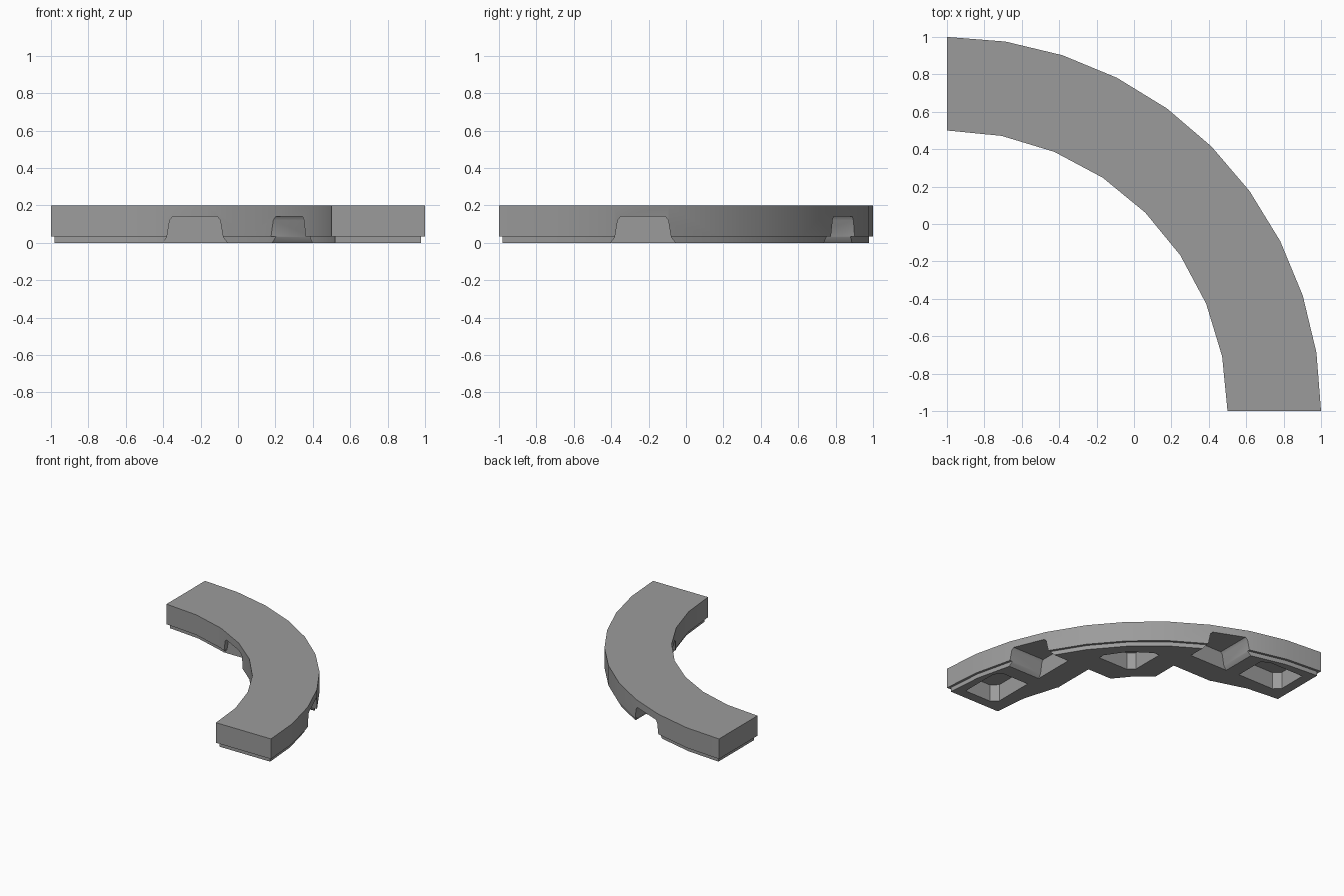
import bpy, bmesh
from math import sin, cos, pi, radians

cube = bpy.data.objects.get("Cube")
if cube:
    bpy.data.objects.remove(cube, do_unlink=True)

C = -1.0                      # arc centre in x and y
OUTER, INNER = 2.0, 1.5       # arc radii
HEIGHT, LIP, INSET = 0.2, 0.035, 0.02
CEILING = 0.14                # height of the hollows

grey = bpy.data.materials.new("mid_grey")
grey.use_nodes = True
grey.diffuse_color = (0.33, 0.33, 0.33, 1)
grey.node_tree.nodes["Principled BSDF"].inputs["Base Color"].default_value = (0.33, 0.33, 0.33, 1)


def arc(radius, steps):
    """Quarter arc about the arc centre."""
    return [(C + radius * cos(pi / 2 * i / steps), C + radius * sin(pi / 2 * i / steps))
            for i in range(steps + 1)]


def to_object(bm, name):
    bmesh.ops.recalc_face_normals(bm, faces=bm.faces)
    mesh = bpy.data.meshes.new(name)
    bm.to_mesh(mesh)
    bm.free()
    ob = bpy.data.objects.new(name, mesh)
    bpy.context.collection.objects.link(ob)
    mesh.materials.append(grey)
    return ob


def prism(name, points, offset):
    """Closed solid from a planar outline and an extrusion offset."""
    bm = bmesh.new()
    face = bm.faces.new([bm.verts.new(p) for p in points])
    grown = bmesh.ops.extrude_face_region(bm, geom=[face])["geom"]
    bmesh.ops.translate(bm, vec=offset, verts=[v for v in grown if isinstance(v, bmesh.types.BMVert)])
    return to_object(bm, name)


def subtract(target, cutter):
    mod = target.modifiers.new("cut", 'BOOLEAN')
    mod.operation, mod.solver, mod.object = 'DIFFERENCE', 'EXACT', cutter
    bpy.context.view_layer.objects.active = target
    bpy.ops.object.modifier_apply(modifier=mod.name)
    bpy.data.objects.remove(cutter, do_unlink=True)


# Curved slab with a stepped-in lip underneath
outline = arc(OUTER, 10) + arc(INNER, 8)[::-1]
slab = prism("curved_tile", [(x, y, LIP) for x, y in outline], (0, 0, HEIGHT - LIP))
bm = bmesh.new()
bm.from_mesh(slab.data)
bottom = min(bm.faces, key=lambda f: f.calc_center_median().z)
bmesh.ops.inset_region(bm, faces=[bottom], thickness=INSET, use_even_offset=True)
grown = bmesh.ops.extrude_discrete_faces(bm, faces=[bottom])["faces"]
bmesh.ops.translate(bm, vec=(0, 0, -LIP), verts=grown[0].verts)
bmesh.ops.recalc_face_normals(bm, faces=bm.faces)
bm.to_mesh(slab.data)
bm.free()

# Flared channels open to the inner and outer sides, with a wall between them
half = [(0.19, -0.02), (0.15, 0.03), (0.135, 0.12), (0.12, CEILING)]
section = half + [(-w, z) for w, z in reversed(half)]
mid = C + 0.77
for start, length in ((1.6, 0.6), (0.9, 0.5)):
    a = C + start
    subtract(slab, prism("channel_x", [(a, mid + w, z) for w, z in section], (length, 0, 0)))
    subtract(slab, prism("channel_y", [(mid + w, a, z) for w, z in section], (0, length, 0)))


def hollow(points):
    subtract(slab, prism("hollow", [(C + x, C + y, -0.02) for x, y in points], (0, 0, CEILING + 0.02)))


# Hollows at both ends, with one inner corner bevelled
lo, hi = 1.61, 1.9
end = [(lo + 0.05, 0.1), (hi, 0.1), (hi, 0.42), (hi - 0.04, 0.48), (lo, 0.48), (lo, 0.15)]
hollow(end)
hollow([(y, x) for x, y in end])

# Middle hollow, its outer side cut off to follow the curve
a, b, c = 1.13, 1.45, 1.3
hollow([(a + 0.05, a), (b, a), (b, 1.18), (c + 0.04, c + 0.04), (1.18, b), (a, b), (a, a + 0.05)])

# Smooth the curved sides, keep the corners crisp
bpy.ops.object.select_all(action='DESELECT')
slab.select_set(True)
bpy.context.view_layer.objects.active = slab
bpy.ops.object.shade_smooth_by_angle(angle=radians(30))
